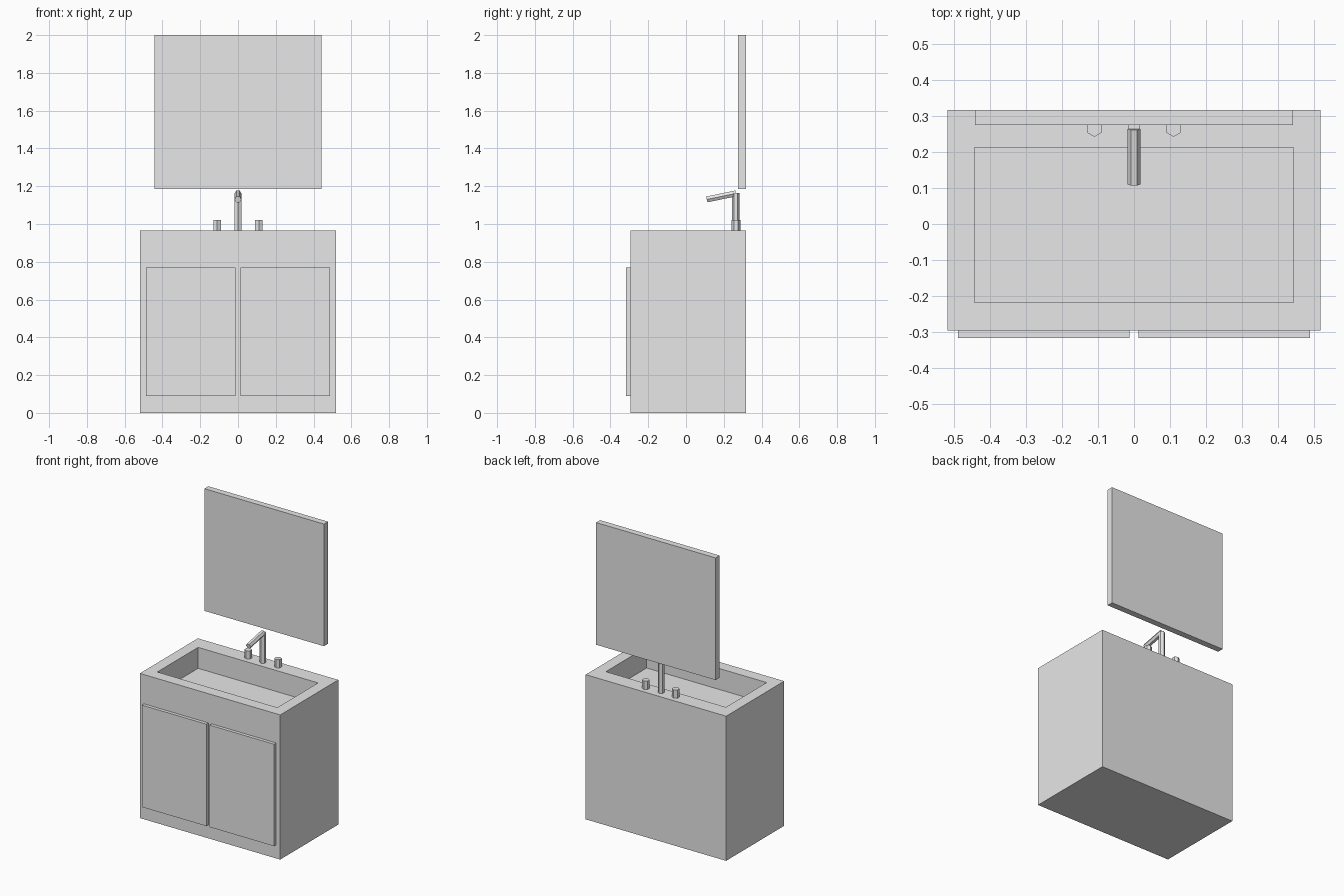
import bpy, bmesh, math
from mathutils import Vector

if "Cube" in bpy.data.objects:
    bpy.data.objects.remove(bpy.data.objects["Cube"], do_unlink=True)

COLOUR = (0.8, 0.8, 0.8, 1)
grey = bpy.data.materials.new("light_grey")
grey.use_nodes = True
grey.diffuse_color = COLOUR
grey.node_tree.nodes["Principled BSDF"].inputs["Base Color"].default_value = COLOUR


def finish(bm, name):
    bmesh.ops.recalc_face_normals(bm, faces=bm.faces)
    mesh = bpy.data.meshes.new(name)
    bm.to_mesh(mesh)
    bm.free()
    mesh.materials.append(grey)
    obj = bpy.data.objects.new(name, mesh)
    bpy.context.collection.objects.link(obj)
    return obj


def box_mesh(low, high):
    bm = bmesh.new()
    bmesh.ops.create_cube(bm, size=1)
    low, high = Vector(low), Vector(high)
    for v in bm.verts:
        v.co = (low + high) / 2 + v.co * (high - low)
    return bm


def hex_rod(name, start, end, radius):
    """Six-sided rod between two points."""
    start, end = Vector(start), Vector(end)
    axis = end - start
    bm = bmesh.new()
    bmesh.ops.create_cone(bm, cap_ends=True, segments=6, radius1=radius,
                          radius2=radius, depth=axis.length)
    # Flat rods lie along y with a corner to each side
    tilt = math.atan2(-axis.y, axis.z)
    for v in bm.verts:
        if abs(axis.y) > 0.01:
            v.co.x, v.co.y = v.co.y, -v.co.x
        y, z = v.co.y, v.co.z
        v.co.y = y * math.cos(tilt) - z * math.sin(tilt)
        v.co.z = y * math.sin(tilt) + z * math.cos(tilt)
        v.co += (start + end) / 2
    return finish(bm, name)


# Cabinet with a sunken rectangular basin in its top
bm = box_mesh((-0.518, -0.295, 0), (0.518, 0.317, 0.965))
bm.faces.ensure_lookup_table()
top = max(bm.faces, key=lambda f: f.calc_center_median().z)
bmesh.ops.inset_individual(bm, faces=[top], thickness=0.05)
for v in top.verts:
    v.co.x = math.copysign(0.443, v.co.x)
    v.co.y = 0.212 if v.co.y > 0 else -0.218
basin = bmesh.ops.extrude_discrete_faces(bm, faces=[top])["faces"][0]
bmesh.ops.translate(bm, verts=basin.verts, vec=(0, 0, -0.14))
finish(bm, "cabinet_with_basin")

# Doors and tap handles, one pair each
for side, s in (("right", -1), ("left", 1)):
    xs = sorted((s * 0.012, s * 0.488))
    finish(box_mesh((xs[0], -0.317, 0.09), (xs[1], -0.295, 0.77)), side + "_door")
    hex_rod(side + "_tap_handle", (s * 0.11, 0.265, 0.963), (s * 0.11, 0.265, 1.02), 0.023)

# Tap
hex_rod("tap_column", (0, 0.263, 0.963), (0, 0.263, 1.163), 0.02)
hex_rod("tap_spout", (0, 0.11, 1.13), (0, 0.264, 1.162), 0.018)

# Mirror panel
finish(box_mesh((-0.441, 0.275, 1.185), (0.441, 0.317, 2)), "mirror")
